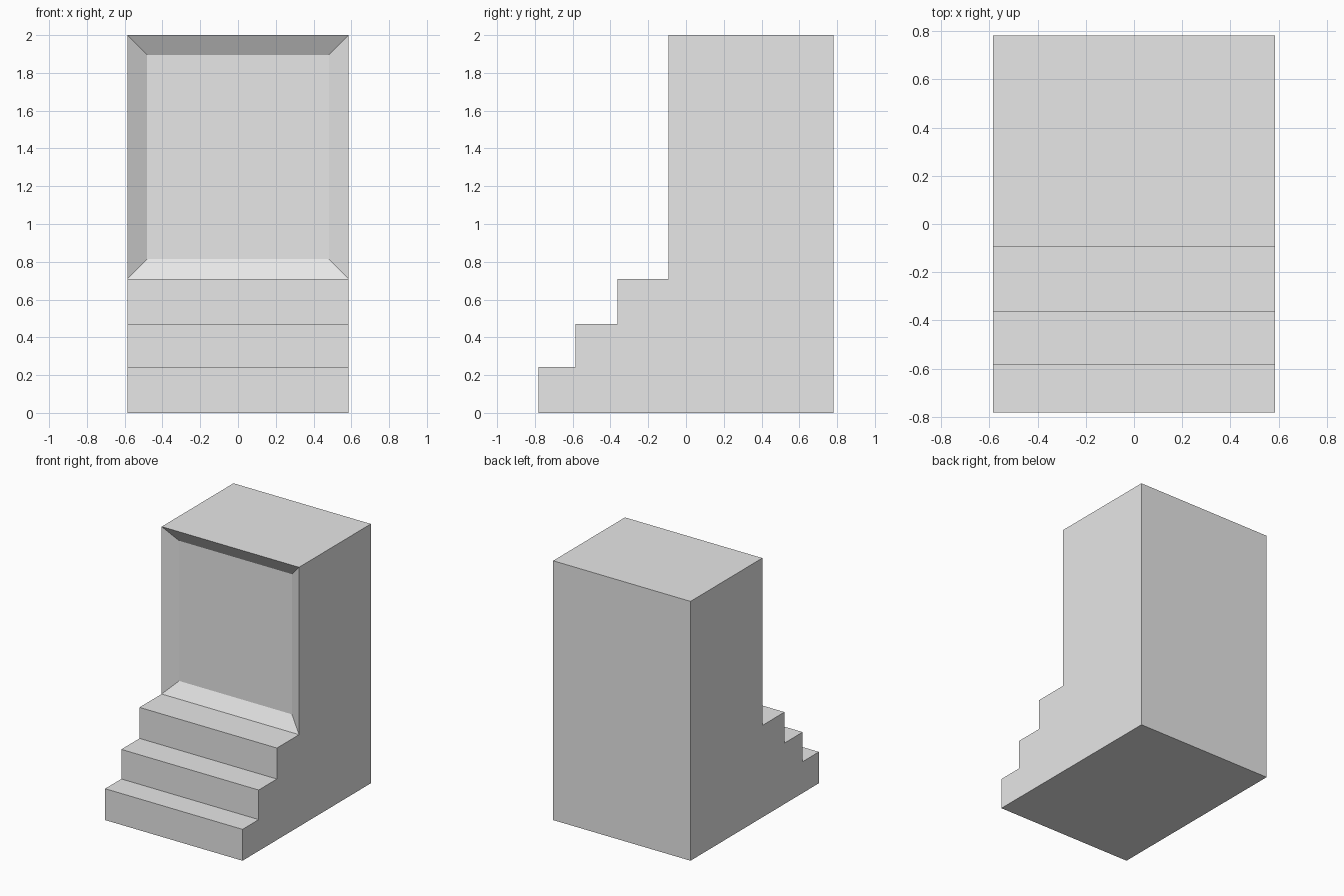
import bpy, bmesh
from mathutils import Vector

if "Cube" in bpy.data.objects:
    bpy.data.objects.remove(bpy.data.objects["Cube"])

HALF_W = 0.586
# side profile (y, z): block with three front steps
PROFILE = [(-0.782, 0), (0.782, 0), (0.782, 2), (-0.093, 2), (-0.093, 0.709),
           (-0.363, 0.709), (-0.363, 0.47), (-0.585, 0.47),
           (-0.585, 0.242), (-0.782, 0.242)]

grey = bpy.data.materials.new("light_grey")
grey.diffuse_color = (0.8, 0.8, 0.8, 1)
grey.use_nodes = True
grey.node_tree.nodes["Principled BSDF"].inputs["Base Color"].default_value = grey.diffuse_color

# extrude the profile across the width
bm = bmesh.new()
side = bm.faces.new([bm.verts.new((-HALF_W, y, z)) for y, z in PROFILE])
ext = bmesh.ops.extrude_face_region(bm, geom=[side])
moved = [v for v in ext["geom"] if isinstance(v, bmesh.types.BMVert)]
bmesh.ops.translate(bm, verts=moved, vec=(2 * HALF_W, 0, 0))
bmesh.ops.recalc_face_normals(bm, faces=bm.faces)

# sloped recess in the tall front face
panel = [f for f in bm.faces if f.normal.y < -0.9 and f.calc_center_median().z > 1]
bmesh.ops.inset_region(bm, faces=panel, thickness=0.105, use_even_offset=True)
bmesh.ops.translate(bm, verts=panel[0].verts[:], vec=Vector((0, 0.063, 0)))

mesh = bpy.data.meshes.new("stepped_block")
bm.to_mesh(mesh)
bm.free()
mesh.materials.append(grey)
bpy.context.collection.objects.link(bpy.data.objects.new("stepped_block", mesh))
